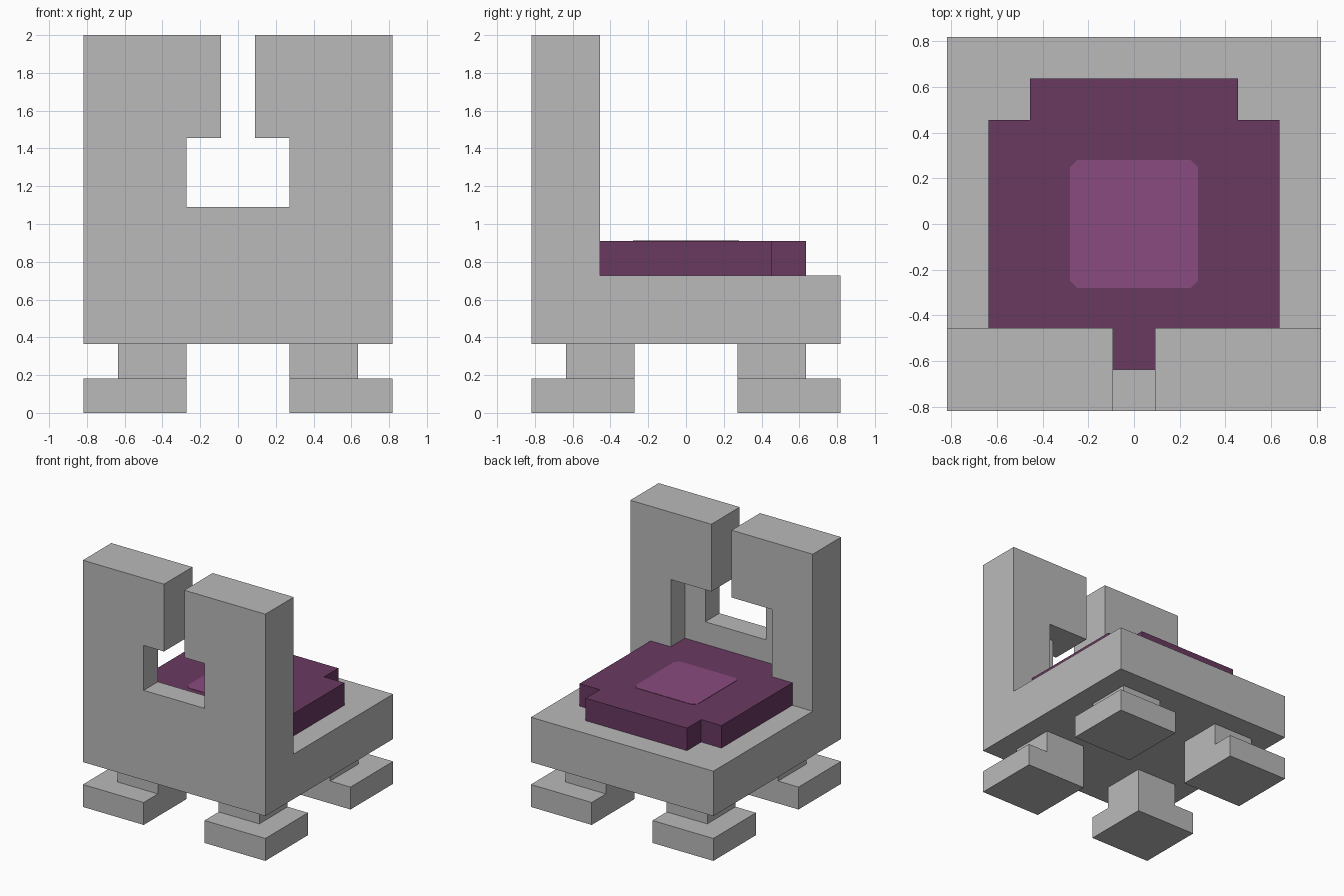
import bpy, bmesh
from mathutils import Vector

cube = bpy.data.objects.get("Cube")
if cube:
    bpy.data.objects.remove(cube, do_unlink=True)

U = 2 / 11  # building unit: the chair is 11 units tall and 9 wide


def material(name, rgb):
    m = bpy.data.materials.new(name)
    m.use_nodes = True
    m.diffuse_color = (*rgb, 1)
    m.node_tree.nodes["Principled BSDF"].inputs["Base Color"].default_value = (*rgb, 1)
    return m


stone = material("grey stone", (0.49, 0.49, 0.49))
purple = material("dark purple", (0.143, 0.041, 0.12))
mauve = material("light purple", (0.25, 0.07, 0.21))


def prism(name, points, direction, mat):
    """Extrude a closed outline (in units) along a direction."""
    bm = bmesh.new()
    face = bm.faces.new([bm.verts.new(Vector(p) * U) for p in points])
    grown = bmesh.ops.extrude_face_region(bm, geom=[face])["geom"]
    bmesh.ops.translate(bm, vec=Vector(direction) * U,
                        verts=[g for g in grown if isinstance(g, bmesh.types.BMVert)])
    bmesh.ops.recalc_face_normals(bm, faces=bm.faces)
    mesh = bpy.data.meshes.new(name)
    bm.to_mesh(mesh)
    bm.free()
    mesh.materials.append(mat)
    ob = bpy.data.objects.new(name, mesh)
    bpy.context.collection.objects.link(ob)
    return ob


def box(name, x, y, z, mat):
    outline = [(x[0], y[0], z[0]), (x[1], y[0], z[0]), (x[1], y[1], z[0]), (x[0], y[1], z[0])]
    return prism(name, outline, (0, 0, z[1] - z[0]), mat)


# Seat and backrest: one L-shaped side profile
side = [(-4.5, 2), (4.5, 2), (4.5, 4), (-2.5, 4), (-2.5, 11), (-4.5, 11)]
frame = prism("seat_and_backrest", [(-4.5, y, z) for y, z in side], (9, 0, 0), stone)

# Openings in the backrest: inner recess, window and top slot
openings = [
    ("recess_cutter", 2.5, (-3.5, -2), (4, 8)),
    ("window_cutter", 1.5, (-5, -3), (6, 8)),
    ("slot_cutter", 0.5, (-5, -2), (7, 12)),
]
bpy.context.view_layer.objects.active = frame
for name, half, y, z in openings:
    cutter = box(name, (-half, half), y, z, stone)
    cutter.hide_render = True
    mod = frame.modifiers.new(name, "BOOLEAN")
    mod.operation = "DIFFERENCE"
    mod.solver = "EXACT"
    mod.object = cutter
    bpy.ops.object.modifier_apply(modifier=name)
    bpy.data.objects.remove(cutter, do_unlink=True)

# Four stubby legs on wider feet
for sx, side_name in ((1, "left"), (-1, "right")):
    for sy, end_name in ((-1, "front"), (1, "back")):
        for part, reach, z in (("foot", 4.5, (0, 1)), ("leg", 3.5, (1, 2))):
            box(f"{end_name}_{side_name}_{part}", sorted((sx * 1.5, sx * reach)),
                sorted((sy * 1.5, sy * reach)), z, stone)

# Cushion: square with notched corners, tucked into the recess
a, b = 3.5, 2.5
quarter = [(a, b), (b, b), (b, a)]
outline = []
for _ in range(4):
    outline += quarter
    quarter = [(-y, x) for x, y in quarter]
prism("cushion", [(x, y, 4) for x, y in outline], (0, 0, 1), purple)

# Pale patch with clipped corners on the cushion
h, c = 1.54, 1.36
corner = [(h, c), (c, h)]
patch = []
for _ in range(4):
    patch += corner
    corner = [(-y, x) for x, y in corner]
prism("cushion_patch", [(x, y, 5) for x, y in patch], (0, 0, 0.015), mauve)
